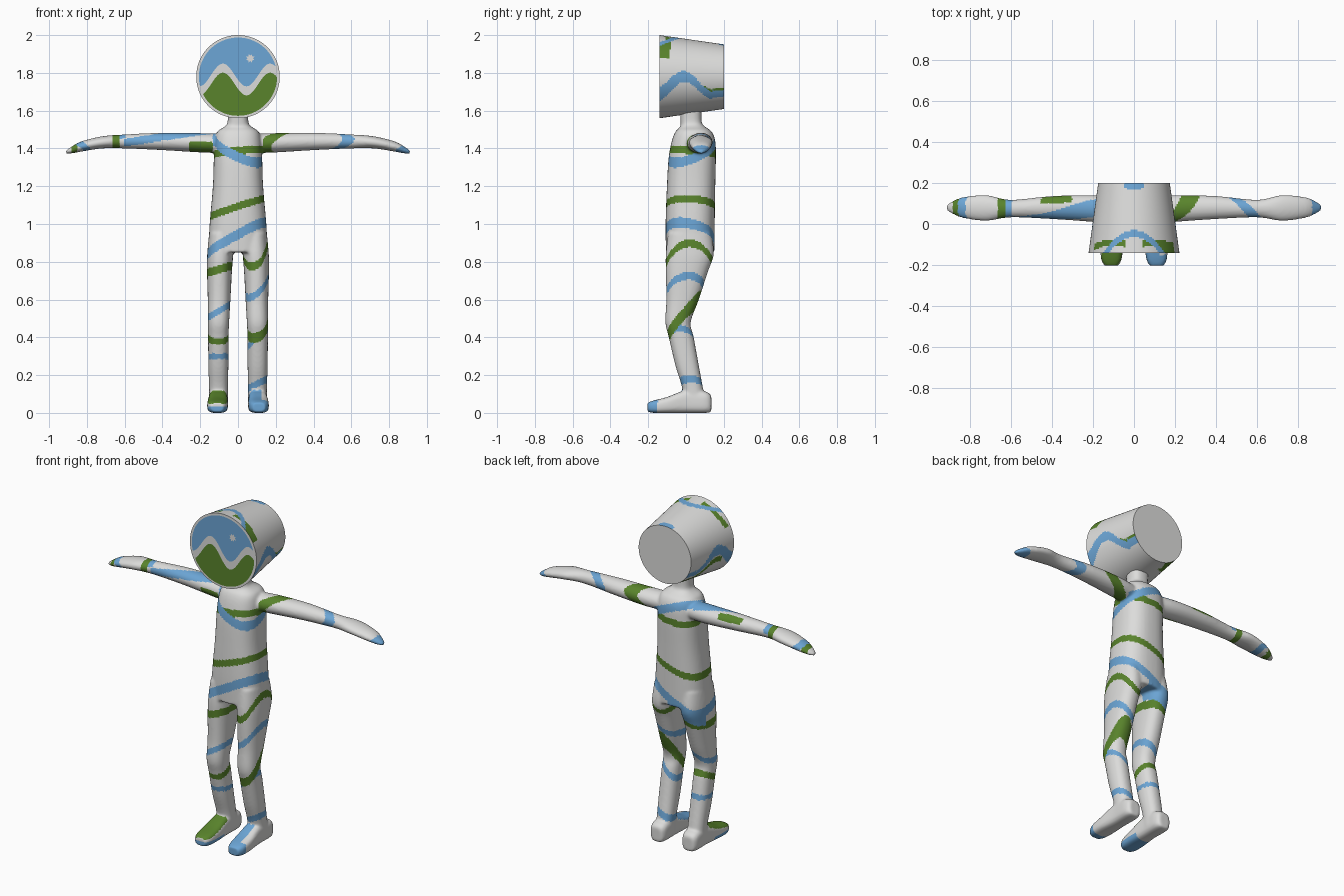
import bpy, bmesh, math
from mathutils import Vector

if "Cube" in bpy.data.objects:
    bpy.data.objects.remove(bpy.data.objects["Cube"])

GREY, BLUE, GREEN = 0, 1, 2


def material(name, rgb):
    m = bpy.data.materials.new(name)
    m.diffuse_color = (*rgb, 1)
    m.use_nodes = True
    m.node_tree.nodes["Principled BSDF"].inputs["Base Color"].default_value = m.diffuse_color
    return m


MATS = [material("light_grey", (0.72, 0.72, 0.71)),
        material("sky_blue", (0.15, 0.38, 0.67)),
        material("grass_green", (0.10, 0.23, 0.025))]


def make_object(name, bm):
    bmesh.ops.recalc_face_normals(bm, faces=bm.faces[:])
    me = bpy.data.meshes.new(name)
    bm.to_mesh(me)
    bm.free()
    for m in MATS:
        me.materials.append(m)
    ob = bpy.data.objects.new(name, me)
    bpy.context.collection.objects.link(ob)
    bpy.ops.object.select_all(action='DESELECT')
    bpy.context.view_layer.objects.active = ob
    ob.select_set(True)
    return ob


def spline(pts, t):
    i = min(int(t), len(pts) - 2)
    f = t - i
    p1, p2 = pts[i], pts[i + 1]
    p0, p3 = pts[max(i - 1, 0)], pts[min(i + 2, len(pts) - 1)]
    m1, m2 = (p2 - p0) * 0.5, (p3 - p1) * 0.5
    return (p1 * (2 * f**3 - 3 * f**2 + 1) + m1 * (f**3 - 2 * f**2 + f)
            + p2 * (3 * f**2 - 2 * f**3) + m2 * (f**3 - f**2))


def loft(bm, axis, rings, power=2.0, flip=1, segs=40, steps=6):
    """Skin of super-ellipses; ring = (position, centre a, radius a, centre b, radius b)."""
    pts = [Vector(r) for r in rings]
    others = [k for k in range(3) if k != axis]
    loops = []
    for s in range((len(pts) - 1) * steps + 1):
        t, ca, ra, cb, rb = spline(pts, s / steps)
        loop = []
        for k in range(segs):
            a = 2 * math.pi * k / segs
            c, d = math.cos(a), math.sin(a)
            co = [0, 0, 0]
            co[axis] = t
            co[others[0]] = ca + ra * math.copysign(abs(c) ** (2 / power), c)
            co[others[1]] = cb + rb * math.copysign(abs(d) ** (2 / power), d)
            co[0] *= flip
            loop.append(bm.verts.new(co))
        loops.append(loop)
    for a, b in zip(loops, loops[1:]):
        for k in range(segs):
            j = (k + 1) % segs
            bm.faces.new((a[k], a[j], b[j], b[k]))
    bm.faces.new(loops[0])
    bm.faces.new(loops[-1])


# Body: torso, legs, feet and arms fused into one smooth skin
TORSO = [(.85, 0, .157, .022, .128), (1.0, 0, .150, .022, .130), (1.2, 0, .133, .027, .128),
         (1.35, 0, .128, .033, .125), (1.44, 0, .123, .04, .115), (1.49, 0, .108, .04, .095),
         (1.515, 0, .072, .035, .066), (1.54, 0, .055, .027, .056), (1.62, 0, .056, .025, .058)]
LEG = [(.95, .085, .068, .02, .115), (.84, .094, .069, .02, .127), (.75, .098, .066, .005, .112),
       (.6, .1, .06, -.018, .086), (.48, .103, .056, -.042, .067), (.4, .104, .054, -.025, .066),
       (.25, .104, .053, .006, .062), (.13, .103, .05, .035, .055), (.04, .103, .05, .045, .06)]
FOOT = [(.134, .105, .035, .048, .044), (.1, .105, .05, .057, .057), (0, .105, .05, .06, .06),
        (-.1, .108, .055, .042, .042), (-.17, .11, .05, .033, .033), (-.203, .11, .034, .03, .024)]
ARM = [(.06, .06, .063, 1.425, .05), (.2, .075, .065, 1.43, .051), (.4, .08, .056, 1.437, .046),
       (.6, .075, .043, 1.437, .037), (.72, .078, .063, 1.432, .032), (.83, .08, .051, 1.41, .027),
       (.88, .08, .033, 1.392, .018), (.912, .08, .012, 1.38, .008)]
bm = bmesh.new()
loft(bm, 2, TORSO, 2.5)
for side in (1, -1):
    loft(bm, 2, LEG, 2.3, side)
    loft(bm, 1, FOOT, 3.2, side)
    loft(bm, 0, ARM, 2.0, side)
body = make_object("body", bm)
mod = body.modifiers.new("fuse", 'REMESH')
mod.mode, mod.voxel_size, mod.use_smooth_shade = 'VOXEL', 0.0075, True
mod2 = body.modifiers.new("soften", 'SMOOTH')
mod2.factor, mod2.iterations = 0.5, 6
for m in ("fuse", "soften"):
    bpy.ops.object.modifier_apply(modifier=m)

# Wavy stripes: (colour, height, x slope, x origin, y slope, y curve, half width)
TORSO_BANDS = [(BLUE, 1.395, -.42, 0, .36, 0, .026), (GREEN, 1.378, .1, 0, -.1, 0, .020),
               (GREEN, 1.087, .33, 0, -.05, 0, .020), (BLUE, .92, .55, 0, -.2, 0, .028)]
RIGHT_BANDS = [(GREEN, .90, .6, .16, 0, -5, .022), (BLUE, .72, .8, .155, 0, -3, .02),
               (GREEN, .56, .5, .155, 1.2, 0, .035), (BLUE, .445, .9, .155, 0, 0, .018),
               (BLUE, .18, .5, .155, 0, 0, .02)]
LEFT_BANDS = [(GREEN, .76, .3, -.1, 0, 0, .022), (BLUE, .54, .6, -.1, 0, 0, .018),
              (GREEN, .43, 0, 0, .5, 0, .020), (BLUE, .30, 0, 0, 0, 0, .015)]


def band_colour(c, bands):
    y = c.y - .02
    for col, z0, kx, x0, ky, kyy, half in bands:
        if abs(c.z - (z0 + kx * (c.x - x0) + ky * y + kyy * y * y)) < half:
            return col
    return GREY


def arm_colour(c, n):
    u, a = abs(c.x), math.atan2(n.z, -n.y)   # a: 0 at the front, pi/2 on top
    if c.x > 0:
        if abs(u - (.2 + .04 * n.z + .06 * n.y)) < .045:
            return GREEN
        if abs(u - (.53 + .02 * n.z - .05 * n.y)) < .032 or u > .85 + .02 * n.z:
            return BLUE
        return GREY
    if u < .6 and abs(a - (1.6 - 4.5 * (u - .2))) < .6:
        return BLUE
    if (u < .26 and -1.3 < a < .1) or (.3 < u < .45 and 1.9 < a < 2.8) or abs(u - .645) < .017:
        return GREEN
    if (abs(u - .61) < .017 and a > .5) or abs(u - .82 - .02 * n.z) < .02:
        return BLUE
    return GREEN if abs(u - .865) < .017 else GREY


def body_colour(c, n):
    if c.z > 1.3 and abs(c.x) > .135:
        return arm_colour(c, n)
    if c.z < .13 and c.y < -.01:                       # feet
        if c.x > 0:
            return BLUE if c.y < -.15 or (c.x < .125 and n.z > .3) else GREY
        if n.z > .4 and c.z > .045:
            return GREEN
        return BLUE if c.z < .035 and c.y < -.05 else GREY
    if c.y > .04 and c.x < .02 and abs(c.z - .87 - .5 * c.x) < .05:
        return BLUE
    col = band_colour(c, TORSO_BANDS) if c.z > .8 else GREY
    if col == GREY and c.z < .93:
        if c.x > .02:
            col = band_colour(c, RIGHT_BANDS)
        elif c.x < -.02:
            col = band_colour(c, LEFT_BANDS)
    return col


for p in body.data.polygons:
    p.material_index = body_colour(p.center, p.normal)


# Head: tapered drum lying front to back
def head_colour(c):
    if abs(c.x) < .05 and c.z > 1.9 and c.y > .165 + 6 * c.x * c.x:
        return BLUE
    if c.z > 1.88:                                     # arches on top
        if abs(c.y - (-.047 - 5 * c.x * c.x)) < .017:
            return BLUE
        if abs(c.y - (-.09 - 1.2 * (abs(c.x) - .1) ** 2 * 2)) < .015 and abs(c.x) > .04:
            return GREEN
        if c.x > .12 and c.y < -.09:
            return GREEN
        return GREY
    wave = 1.73 + .05 * math.cos((c.y + .01) * 20) if c.y < .14 else 1.69
    half = .036 - .07 * (c.y + .1)
    if abs(c.z - wave) < max(half, .016):
        return BLUE
    if c.x < 0 and c.y > -.05 and abs(c.z - wave + .055) < .018:
        return GREEN
    return GREEN if c.x > 0 and c.y > .1 and 0 < c.z - wave < .03 else GREY


bm = bmesh.new()
loft(bm, 1, [(-.14, 0, .221, 1.78, .22), (.2, 0, .174, 1.78, .171)], 2.0, 1, 160, 44)
head = make_object("head", bm)
for p in head.data.polygons:
    if len(p.vertices) == 4:
        p.material_index = head_colour(p.center)
bpy.ops.object.shade_smooth_by_angle(angle=math.radians(40))


# Face picture: sky and hills plates with a pale wavy line between, and a small star
def plate(name, outline, colour, y):
    bm = bmesh.new()
    f = bm.faces.new([bm.verts.new((x, y, z)) for x, z in outline])
    f.normal_update()
    if f.normal.y > 0:
        f.normal_flip()
    f.material_index = colour
    me = bpy.data.meshes.new(name)
    bm.to_mesh(me)
    bm.free()
    for m in MATS:
        me.materials.append(m)
    bpy.context.collection.objects.link(bpy.data.objects.new(name, me))


R = .207


def hill(x, offset):
    return 1.765 + offset + .06 * math.cos(2 * math.pi * (x + .08) / .25)


for name, colour, offset, sign in (("face_sky", BLUE, .024, 1), ("face_hills", GREEN, -.024, -1)):
    xs = [-R + 2 * R * i / 240 for i in range(241)]
    inside = [x for x in xs if x * x + (hill(x, offset) - 1.78) ** 2 < R * R]
    line = [(x, hill(x, offset)) for x in inside]
    a0 = math.atan2(sign * (line[-1][1] - 1.78), line[-1][0])
    a1 = math.atan2(sign * (line[0][1] - 1.78), line[0][0]) % (2 * math.pi)
    arc = [(R * math.cos(a0 + (a1 - a0) * i / 80), 1.78 + sign * R * math.sin(a0 + (a1 - a0) * i / 80))
           for i in range(1, 80)]
    plate(name, line + arc, colour, -.142)
star = [((.024 if i % 2 else .015) * math.cos(i * math.pi / 8) + .065,
         (.024 if i % 2 else .015) * math.sin(i * math.pi / 8) + 1.877) for i in range(16)]
plate("face_star", star, GREY, -.144)
